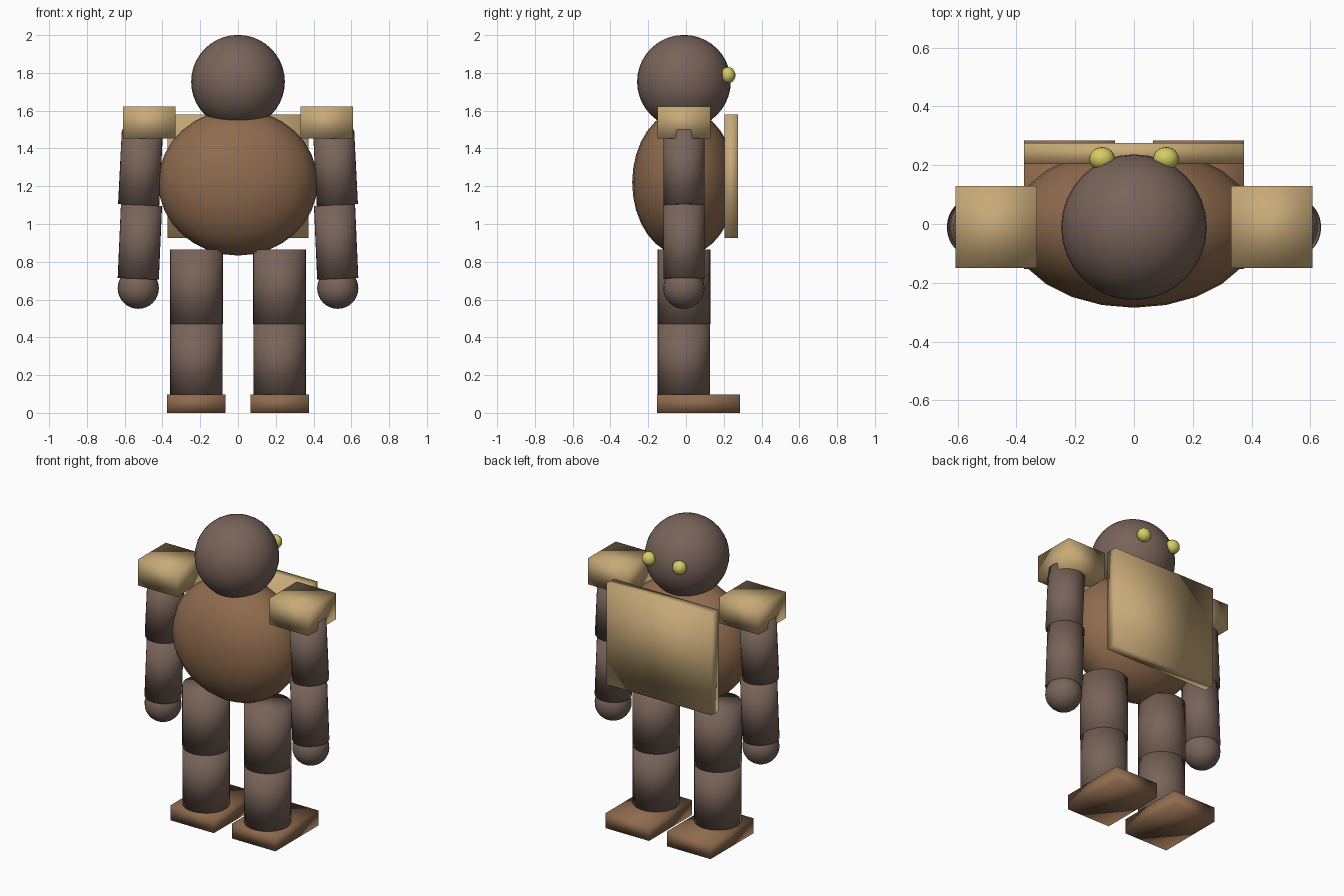
import bpy, bmesh
from mathutils import Matrix, Vector

if "Cube" in bpy.data.objects:
    bpy.data.objects.remove(bpy.data.objects["Cube"])


def material(name, rgb):
    m = bpy.data.materials.new(name)
    m.diffuse_color = (*rgb, 1.0)
    m.use_nodes = True
    m.node_tree.nodes["Principled BSDF"].inputs["Base Color"].default_value = m.diffuse_color
    return m


STONE = material("grey brown", (0.19, 0.127, 0.102))
CLAY = material("warm brown", (0.275, 0.147, 0.076))
TAN = material("tan plate", (0.578, 0.402, 0.188))
YELLOW = material("yellow eye", (0.67, 0.61, 0.127))


def finish(name, bm, mat):
    # every part of this model is fully smooth shaded
    for f in bm.faces:
        f.smooth = True
    me = bpy.data.meshes.new(name)
    bm.to_mesh(me)
    bm.free()
    me.materials.append(mat)
    ob = bpy.data.objects.new(name, me)
    bpy.context.collection.objects.link(ob)
    return ob


def ball(name, mat, centre, radii, segments=24, rings=16):
    bm = bmesh.new()
    mtx = Matrix.Translation(centre) @ Matrix.Diagonal((*radii, 1))
    bmesh.ops.create_uvsphere(bm, u_segments=segments, v_segments=rings, radius=1, matrix=mtx)
    return finish(name, bm, mat)


def box(name, mat, lo, hi):
    lo, hi = Vector(lo), Vector(hi)
    bm = bmesh.new()
    mtx = Matrix.Translation((lo + hi) / 2) @ Matrix.Diagonal((*(hi - lo), 1))
    bmesh.ops.create_cube(bm, size=1, matrix=mtx)
    return finish(name, bm, mat)


def limb(name, mat, bottom, top, radius):
    bottom, top = Vector(bottom), Vector(top)
    axis = top - bottom
    rot = Vector((0, 0, 1)).rotation_difference(axis).to_matrix().to_4x4()
    bm = bmesh.new()
    bmesh.ops.create_cone(bm, cap_ends=True, segments=32, radius1=radius, radius2=radius,
                          depth=axis.length, matrix=Matrix.Translation((bottom + top) / 2) @ rot)
    return finish(name, bm, mat)


Y = -0.011  # body axis

# Head, torso and the plate
ball("head", STONE, (0, Y, 1.753), (0.248, 0.248, 0.248), 32, 20)
ball("torso", CLAY, (0, Y, 1.22), (0.422, 0.274, 0.387))
box("torso_plate", TAN, (-0.374, 0.204, 0.925), (0.374, 0.276, 1.58))

for side, s in (("left", -1), ("right", 1)):
    def sides(x1, x2):
        return min(s * x1, s * x2), max(s * x1, s * x2)

    # Eye
    ball(side + "_eye", YELLOW, (s * 0.109, 0.222, 1.788), (0.044, 0.04, 0.043), 16, 10)

    # Shoulder pad and arm
    a, b = sides(0.33, 0.608)
    box(side + "_shoulder_pad", TAN, (a, -0.15, 1.453), (b, 0.13, 1.623))
    limb(side + "_upper_arm", STONE, (s * 0.526, Y, 1.1), (s * 0.506, Y, 1.495), 0.109)
    limb(side + "_forearm", STONE, (s * 0.528, Y, 0.71), (s * 0.511, Y, 1.1), 0.109)
    ball(side + "_hand", STONE, (s * 0.528, Y, 0.66), (0.109, 0.109, 0.109))

    # Leg and foot
    limb(side + "_thigh", STONE, (s * 0.22, Y, 0.47), (s * 0.22, Y, 0.865), 0.14)
    limb(side + "_shin", STONE, (s * 0.22, Y, 0.095), (s * 0.22, Y, 0.47), 0.139)
    a, b = sides(0.065, 0.375)
    box(side + "_foot", CLAY, (a, -0.153, 0), (b, 0.285, 0.097))
